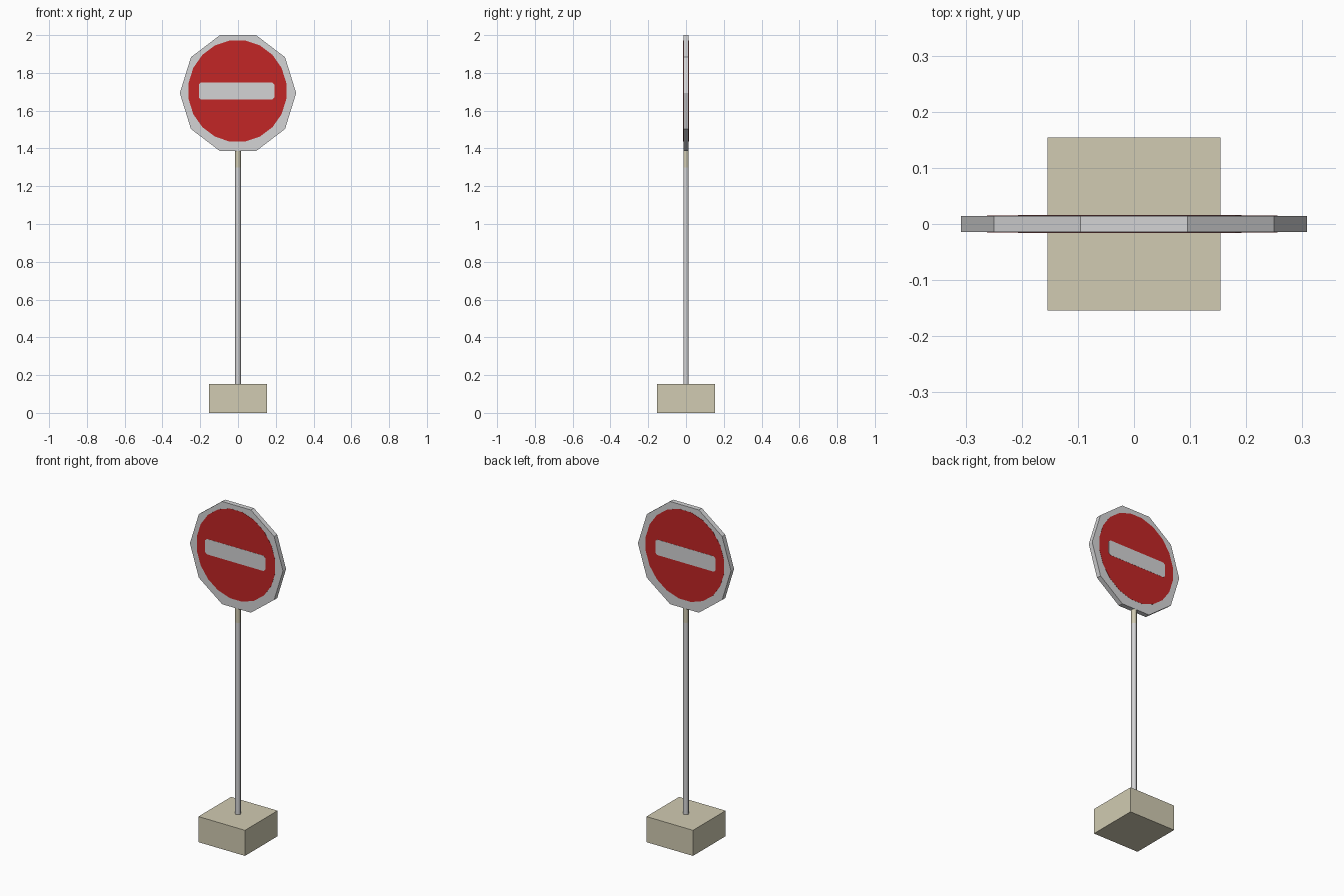
import bpy, bmesh, math

if "Cube" in bpy.data.objects:
    bpy.data.objects.remove(bpy.data.objects["Cube"])


def material(name, rgb):
    # sRGB 0-255 to linear
    lin = [((c / 255 + 0.055) / 1.055) ** 2.4 for c in rgb]
    m = bpy.data.materials.new(name)
    m.diffuse_color = (*lin, 1)
    m.use_nodes = True
    m.node_tree.nodes["Principled BSDF"].inputs["Base Color"].default_value = m.diffuse_color
    return m


grey = material("light_grey", (212, 212, 213))
red = material("red", (194, 38, 38))
beige = material("beige", (209, 203, 178))


def finish(name, bm, mats):
    bmesh.ops.recalc_face_normals(bm, faces=bm.faces)
    me = bpy.data.meshes.new(name)
    bm.to_mesh(me)
    bm.free()
    for m in mats:
        me.materials.append(m)
    ob = bpy.data.objects.new(name, me)
    bpy.context.collection.objects.link(ob)
    return ob


def ellipse(cx, cz, rx, rz, n, start=0.0):
    return [(cx + rx * math.cos(start + math.tau * i / n),
             cz + rz * math.sin(start + math.tau * i / n)) for i in range(n)]


def plate(name, outline, y0, y1, mat):
    """Upright plate: an x-z outline extruded along y."""
    bm = bmesh.new()
    f = bm.faces.new([bm.verts.new((x, y0, z)) for x, z in outline])
    ext = bmesh.ops.extrude_face_region(bm, geom=[f])["geom"]
    for v in ext:
        if isinstance(v, bmesh.types.BMVert):
            v.co.y = y1
    if not any(f2.is_valid and all(abs(v.co.y - y0) < 1e-6 for v in f2.verts) for f2 in bm.faces):
        bm.faces.new([v for v in bm.verts if abs(v.co.y - y0) < 1e-6])
    return finish(name, bm, [mat])


# Concrete base block
bm = bmesh.new()
bmesh.ops.create_cube(bm, size=1)
for v in bm.verts:
    v.co.x *= 0.308
    v.co.y *= 0.308
    v.co.z = (v.co.z + 0.5) * 0.153
finish("base_block", bm, [beige])

# Pole, with a beige collar just below the sign
R, N = 0.015, 10
bm = bmesh.new()
rings = [[bm.verts.new((x, y, z)) for x, y in ellipse(0, 0, R, R, N)]
         for z in (0.14, 1.30, 1.389)]
for k in range(2):
    for i in range(N):
        j = (i + 1) % N
        f = bm.faces.new((rings[k][i], rings[k][j], rings[k + 1][j], rings[k + 1][i]))
        f.material_index = k
        f.smooth = True
bm.faces.new(rings[0])
bm.faces.new(rings[-1])
finish("pole", bm, [grey, beige])

# Ten-sided sign board
T = 0.0145
plate("sign_board", ellipse(0, 1.693, 0.308, 0.323, 10), -T, T, grey)

# Red disc and pale bar, on both sides
disc = ellipse(-0.003, 1.704, 0.262, 0.271, 20, math.pi / 20)
x0, x1, z0, z1, c = -0.207, 0.192, 1.658, 1.750, 0.012
bar = [(x0 + c, z0), (x1 - c, z0), (x1, z0 + c), (x1, z1 - c),
       (x1 - c, z1), (x0 + c, z1), (x0, z1 - c), (x0, z0 + c)]
for side, s in (("front", -1), ("back", 1)):
    plate(f"{side}_red_disc", disc, s * (T - 0.002), s * (T + 0.0008), red)
    plate(f"{side}_bar", bar, s * (T - 0.002), s * (T + 0.0016), grey)
